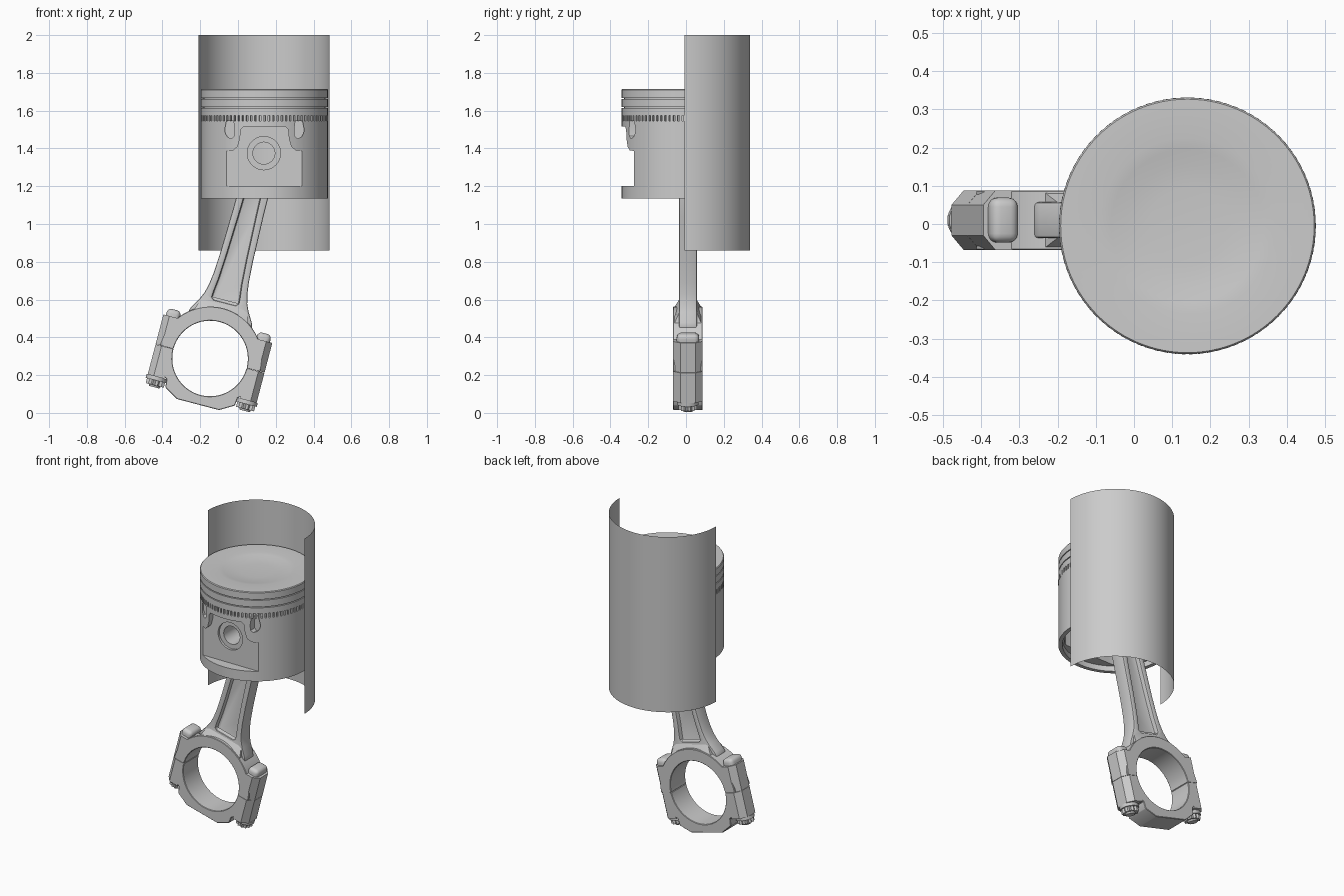
import bpy, bmesh, math
from mathutils import Matrix, Vector

if "Cube" in bpy.data.objects:
    bpy.data.objects.remove(bpy.data.objects["Cube"])

metal = bpy.data.materials.new("grey_metal")
metal.diffuse_color = (0.6, 0.6, 0.6, 1)
metal.use_nodes = True
metal.node_tree.nodes["Principled BSDF"].inputs["Base Color"].default_value = metal.diffuse_color


def finish(name, bm, matrix=None):
    bmesh.ops.remove_doubles(bm, verts=bm.verts, dist=1e-6)
    bmesh.ops.recalc_face_normals(bm, faces=bm.faces)
    me = bpy.data.meshes.new(name)
    bm.to_mesh(me)
    bm.free()
    me.materials.append(metal)
    ob = bpy.data.objects.new(name, me)
    bpy.context.collection.objects.link(ob)
    if matrix:
        ob.matrix_world = matrix
    return ob


def prism(name, pts, lo, hi, axis="Y", matrix=None):
    """Extrude a closed outline along Y (points are x, z) or Z (points are x, y)."""
    bm = bmesh.new()
    place = (lambda a, b, t: (a, t, b)) if axis == "Y" else (lambda a, b, t: (a, b, t))
    ends = [[bm.verts.new(place(a, b, t)) for a, b in pts] for t in (lo, hi)]
    for e in ends:
        bm.faces.new(e)
    n = len(pts)
    for i in range(n):
        j = (i + 1) % n
        bm.faces.new((ends[0][i], ends[0][j], ends[1][j], ends[1][i]))
    return finish(name, bm, matrix)


def revolve(name, profile, steps=64, matrix=None):
    """Spin a closed (radius, height) outline around Z."""
    bm = bmesh.new()
    vs = [bm.verts.new((r, 0, z)) for r, z in profile]
    es = [bm.edges.new((vs[i], vs[(i + 1) % len(vs)])) for i in range(len(vs))
          if profile[i][0] + profile[(i + 1) % len(vs)][0] > 0]
    bmesh.ops.spin(bm, geom=vs + es, cent=(0, 0, 0), axis=(0, 0, 1),
                   angle=math.tau, steps=steps, use_merge=False)
    bmesh.ops.remove_doubles(bm, verts=bm.verts, dist=1e-5)
    return finish(name, bm, matrix)


def tube(name, outer, inner, lo, hi, matrix, steps=64):
    return revolve(name, [(inner, lo), (outer, lo), (outer, hi), (inner, hi)], steps, matrix)


def cut(ob, cutter):
    apply(ob, "BOOLEAN", object=cutter, operation="DIFFERENCE", solver="EXACT")
    bpy.data.objects.remove(cutter)


def apply(ob, kind, **settings):
    m = ob.modifiers.new(kind.lower(), kind)
    for k, v in settings.items():
        setattr(m, k, v)
    bpy.context.view_layer.update()
    bpy.context.view_layer.objects.active = ob
    bpy.ops.object.modifier_apply(modifier=m.name)


def arc(r, a0, a1, n):
    return [(r * math.cos(a0 + (a1 - a0) * i / n), r * math.sin(a0 + (a1 - a0) * i / n))
            for i in range(n + 1)]


def mirrored(right):
    return right + [(-a, b) for a, b in reversed(right)]


# ---- cylinder liner: half shell behind the piston
bm = bmesh.new()
ring = arc(0.347, 0, math.pi, 48)
rows = [[bm.verts.new((x, y, z)) for x, y in ring] for z in (0.86, 2.0)]
for i in range(48):
    bm.faces.new((rows[0][i], rows[0][i + 1], rows[1][i + 1], rows[1][i]))
liner = finish("cylinder_liner", bm, Matrix.Translation((0.137, -0.008, 0)))
if liner.data.polygons[24].normal.y < 0:
    liner.data.flip_normals()

# ---- piston: turned body with dished crown and ring grooves
R = 0.336
outline = [(0, 1.135), (R, 1.135)]
for z, h, d in ((1.545, 0.03, 0.016), (1.613, 0.006, 0.014), (1.662, 0.006, 0.014)):
    outline += [(R, z), (R - d, z), (R - d, z + h), (R, z + h)]
outline += [(R, 1.71), (0.332, 1.715), (0.23, 1.715), (0.2, 1.711),
            (0.16, 1.704), (0.1, 1.7), (0, 1.699)]
at_piston = Matrix.Translation((0.14, -0.005, 0))
piston = revolve("piston", outline, 96, at_piston)

# hollow underside
clipped = [(x, max(-0.235, min(0.235, y))) for x, y in arc(0.3, 0, math.tau, 64)[:-1]]
cut(piston, prism("cavity", clipped, 1.1, 1.6, "Z", at_piston))
cut(piston, prism("skirt_opening", arc(0.312, 0, math.tau, 64)[:-1], 1.1, 1.17, "Z", at_piston))

# flat pin recesses and oil drains, front and back
recess = mirrored([(0.22, 1.2), (0.22, 1.385), (0.165, 1.39), (0.142, 1.41),
                   (0.13, 1.45), (0.125, 1.5), (0.11, 1.515)])
drain = [(0.2, 1.552), (0.165, 1.552), (0.158, 1.5), (0.16, 1.465), (0.175, 1.452),
         (0.195, 1.46), (0.207, 1.48), (0.21, 1.5)]
for s in (-1, 1):
    lo, hi = sorted((s * 0.27, s * 0.5))
    cut(piston, prism("recess", recess, lo, hi, "Y", at_piston))
    for m in (-1, 1):
        lo, hi = sorted((s * 0.252, s * 0.5))
        cut(piston, prism("drain", [(m * a, b) for a, b in drain], lo, hi, "Y", at_piston))

# pin bore, hollow pin and inner bosses
PIN_Z = 1.375
at_pin = Matrix.Translation((0.137, -0.005, PIN_Z)) @ Matrix.Rotation(math.pi / 2, 4, "X")
cut(piston, revolve("bore", [(0, -0.5), (0.088, -0.5), (0.088, 0.5), (0, 0.5)], 64, at_pin))
tube("wrist_pin", 0.088, 0.058, -0.255, 0.255, at_pin)
for s in (-1, 1):
    lo, hi = sorted((s * 0.095, s * 0.24))
    tube("pin_boss", 0.125, 0.087, lo, hi, at_pin)

# castellated oil ring sitting in the lowest groove
bm = bmesh.new()
for i in range(90):
    m = (Matrix.Rotation(math.tau * i / 90, 4, "Z") @ Matrix.Translation((0.327, 0, 1.56))
         @ Matrix.Diagonal((0.019, 0.014, 0.03, 1)))
    bmesh.ops.create_cube(bm, size=1, matrix=m)
finish("oil_ring", bm, at_piston)

# ---- connecting rod, built upright around the crank bore and then tilted
TILT = math.atan2(0.285, 1.087)
rod = Matrix.Translation((-0.148, 0.01, 0.288)) @ Matrix.Rotation(TILT, 4, "Y")
W = 0.078      # half width of the big end
V_PIN = 1.123  # pin distance from the crank bore

# tapered beam with a channel on each face
beam = prism("rod_beam", mirrored([
    (0.175, 0.212), (0.165, 0.24), (0.135, 0.29), (0.117, 0.33), (0.105, 0.38), (0.097, 0.44),
    (0.09, 0.55), (0.083, 0.8), (0.08, 1.03)]), -0.047, 0.047, "Y", rod)
channel = mirrored([(0.06, 0.305), (0.073, 0.318), (0.071, 0.35), (0.063, 0.42),
                    (0.055, 0.55), (0.045, 0.8), (0.04, 0.97)])
for s in (-1, 1):
    lo, hi = sorted((s * 0.018, s * 0.1))
    cut(beam, prism("channel", channel, lo, hi, "Y", rod))
apply(beam, "BEVEL", width=0.008, segments=2, limit_method="ANGLE", angle_limit=0.9)

# sloped shoulders joining the beam to the big end
for s in (-1, 1):
    bm = bmesh.new()
    base = [bm.verts.new((u, s * y, v)) for u, y, v in (
        (-0.15, W - 0.004, 0.225), (0.15, W - 0.004, 0.225), (0.1, W - 0.004, 0.25),
        (-0.1, W - 0.004, 0.25), (-0.15, 0.03, 0.225), (0.15, 0.03, 0.225),
        (0.115, 0.03, 0.32), (-0.115, 0.03, 0.32))]
    bmesh.ops.convex_hull(bm, input=base)
    finish("rod_shoulder", bm, rod)

# small end around the pin
tube("rod_small_end", 0.13, 0.087, -0.08, 0.08,
     rod @ Matrix.Translation((0, 0, V_PIN)) @ Matrix.Rotation(math.pi / 2, 4, "X"))

# upper half of the big end and the bolted cap
hole = arc(0.2, 0, math.pi, 32)
upper = prism("big_end_upper", arc(0.275, 0, math.pi, 32) + hole[::-1], -W, W, "Y", rod)
lower_out = mirrored([(0.23, 0), (0.23, -0.14), (0.195, -0.165), (0.19, -0.208), (0.115, -0.252)])
cap = prism("big_end_cap", lower_out + [(a, -b) for a, b in hole[::-1]], -W, W, "Y", rod)
for ob in (upper, cap):
    apply(ob, "BEVEL", width=0.003, segments=1, limit_method="ANGLE", angle_limit=0.9)

# bolt shoulders, bolt heads and rounded bolt ends on both sides
star = [((0.051 if i % 2 else 0.041) * math.cos(math.tau * i / 24),
         (0.051 if i % 2 else 0.041) * math.sin(math.tau * i / 24)) for i in range(24)]
for s in (-1, 1):
    section = [(s * a, b) for a, b in ((0.207, -W), (0.265, -W), (0.298, -0.04),
                                       (0.298, 0.04), (0.265, W), (0.207, W))]
    prism("bolt_shoulder_upper", section, 0.001, 0.163, "Z", rod)
    prism("bolt_shoulder_lower", section, -0.165, -0.001, "Z", rod)
    at_bolt = rod @ Matrix.Translation((s * 0.247, 0, 0))
    revolve("bolt_flange", [(0, -0.185), (0.057, -0.185), (0.057, -0.165), (0, -0.165)], 32, at_bolt)
    prism("bolt_head", star, -0.212, -0.18, "Z", at_bolt)
    revolve("bolt_tip", [(0, -0.222), (0.028, -0.222), (0.032, -0.21), (0, -0.21)], 24, at_bolt)
    bm = bmesh.new()
    bmesh.ops.create_cube(bm, size=1, matrix=Matrix.Translation((0, 0, 0.155))
                          @ Matrix.Diagonal((0.075, 0.118, 0.095, 1)))
    end = finish("bolt_end", bm, at_bolt)
    apply(end, "BEVEL", width=0.024, segments=4)

# smooth curved surfaces, keep edges sharp
bpy.ops.object.select_all(action="SELECT")
bpy.ops.object.shade_smooth_by_angle(angle=math.radians(30))
